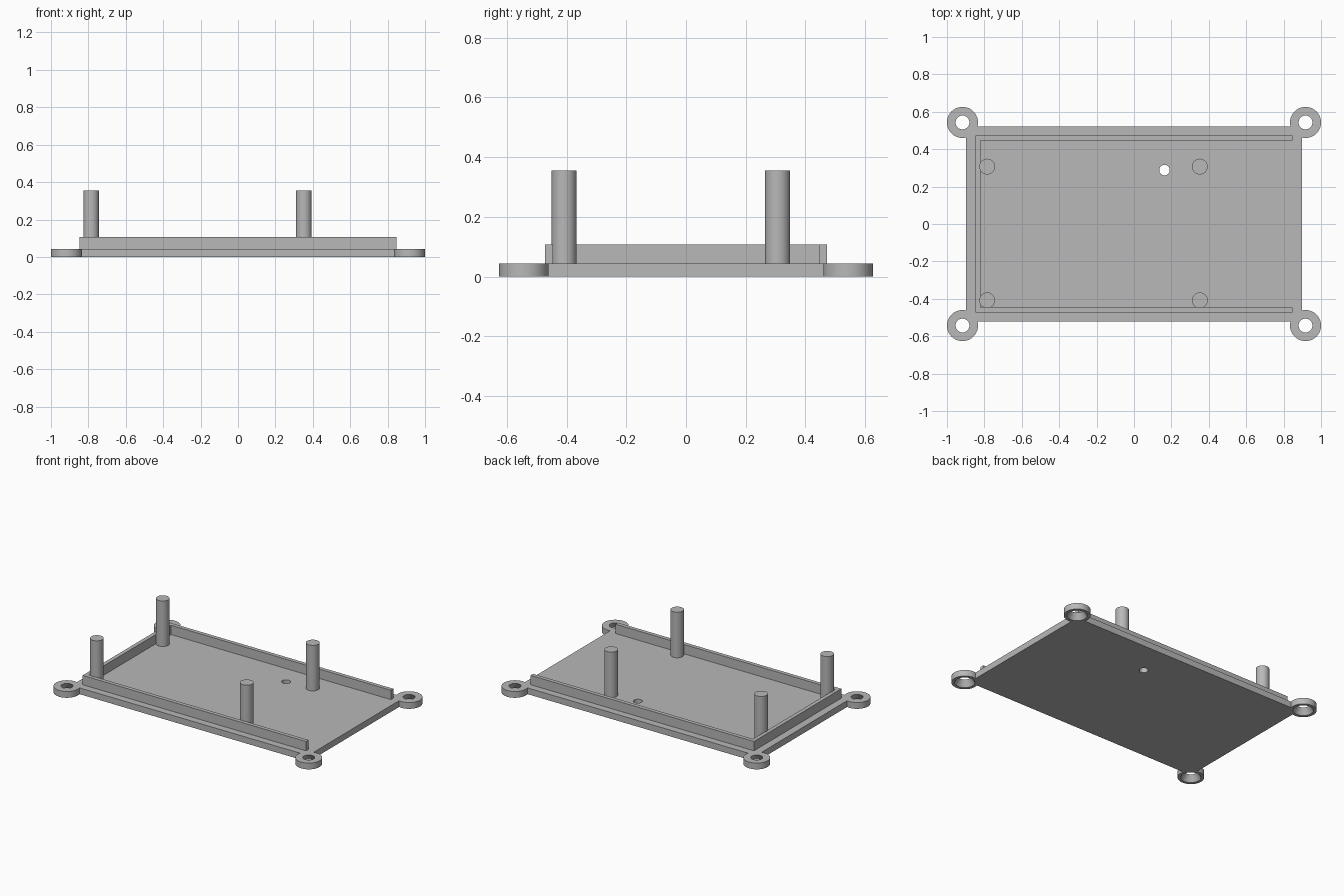
import bpy
import bmesh

cube = bpy.data.objects.get("Cube")
if cube:
    bpy.data.objects.remove(cube, do_unlink=True)

BASE_H, WALL_H, POST_H = 0.043, 0.107, 0.355

gray = bpy.data.materials.new("plain gray")
gray.use_nodes = True
gray.diffuse_color = (0.48, 0.48, 0.48, 1)
gray.node_tree.nodes["Principled BSDF"].inputs["Base Color"].default_value = (0.48, 0.48, 0.48, 1)


def finish(bm, name):
    bmesh.ops.recalc_face_normals(bm, faces=bm.faces)
    mesh = bpy.data.meshes.new(name)
    bm.to_mesh(mesh)
    bm.free()
    mesh.materials.append(gray)
    obj = bpy.data.objects.new(name, mesh)
    bpy.context.collection.objects.link(obj)
    return obj


def prism(name, outline, z0, z1):
    """Extrude a flat outline from z0 up to z1."""
    bm = bmesh.new()
    face = bm.faces.new([bm.verts.new((x, y, z0)) for x, y in outline])
    top = bmesh.ops.extrude_face_region(bm, geom=[face])["geom"]
    verts = [v for v in top if isinstance(v, bmesh.types.BMVert)]
    bmesh.ops.translate(bm, verts=verts, vec=(0, 0, z1 - z0))
    return finish(bm, name)


def round_part(name, x, y, z0, z1, r0, r1):
    """Upright cylinder or cone with bottom radius r0 and top radius r1."""
    bm = bmesh.new()
    bmesh.ops.create_cone(bm, cap_ends=True, segments=64, radius1=r0, radius2=r1, depth=z1 - z0)
    bmesh.ops.translate(bm, verts=bm.verts, vec=(x, y, (z0 + z1) / 2))
    return finish(bm, name)


def select(obj):
    bpy.ops.object.select_all(action="DESELECT")
    obj.select_set(True)
    bpy.context.view_layer.objects.active = obj


def combine(target, other, operation):
    """Apply a boolean and remove the helper."""
    other.hide_render = True
    mod = target.modifiers.new(operation, "BOOLEAN")
    mod.operation, mod.object, mod.solver = operation, other, "EXACT"
    select(target)
    bpy.ops.object.modifier_apply(modifier=mod.name)
    bpy.data.objects.remove(other, do_unlink=True)


# Base plate with four round mounting ears
px, py = 0.898, 0.522
base = prism("base_plate", [(-px, -py), (px, -py), (px, py), (-px, py)], 0, BASE_H)
corners = [(sx * 0.917, sy * 0.543) for sx in (-1, 1) for sy in (-1, 1)]
for x, y in corners:
    combine(base, round_part("ear", x, y, 0, BASE_H, 0.083, 0.083), "UNION")

# Countersunk screw holes, wide end below, and a small hole through the plate
for x, y in corners:
    combine(base, round_part("screw_cutter", x, y, -0.01, BASE_H + 0.01, 0.069, 0.031), "DIFFERENCE")
combine(base, round_part("hole_cutter", 0.163, 0.288, -0.05, 0.1, 0.028, 0.028), "DIFFERENCE")

# Low wall on three sides, open at the +x end
ox, oy, t = 0.847, 0.473, 0.027
wall = prism("rim_wall", [(ox, oy), (-ox, oy), (-ox, -oy), (ox, -oy), (ox, t - oy),
                          (t - ox, t - oy), (t - ox, oy - t), (ox, oy - t)], BASE_H - 0.005, WALL_H)

# Four standing posts
posts = [round_part("post", x, y, BASE_H - 0.005, POST_H, 0.042, 0.042)
         for x in (-0.785, 0.352) for y in (-0.408, 0.307)]

for obj in [base] + posts:
    select(obj)
    bpy.ops.object.shade_smooth_by_angle()
